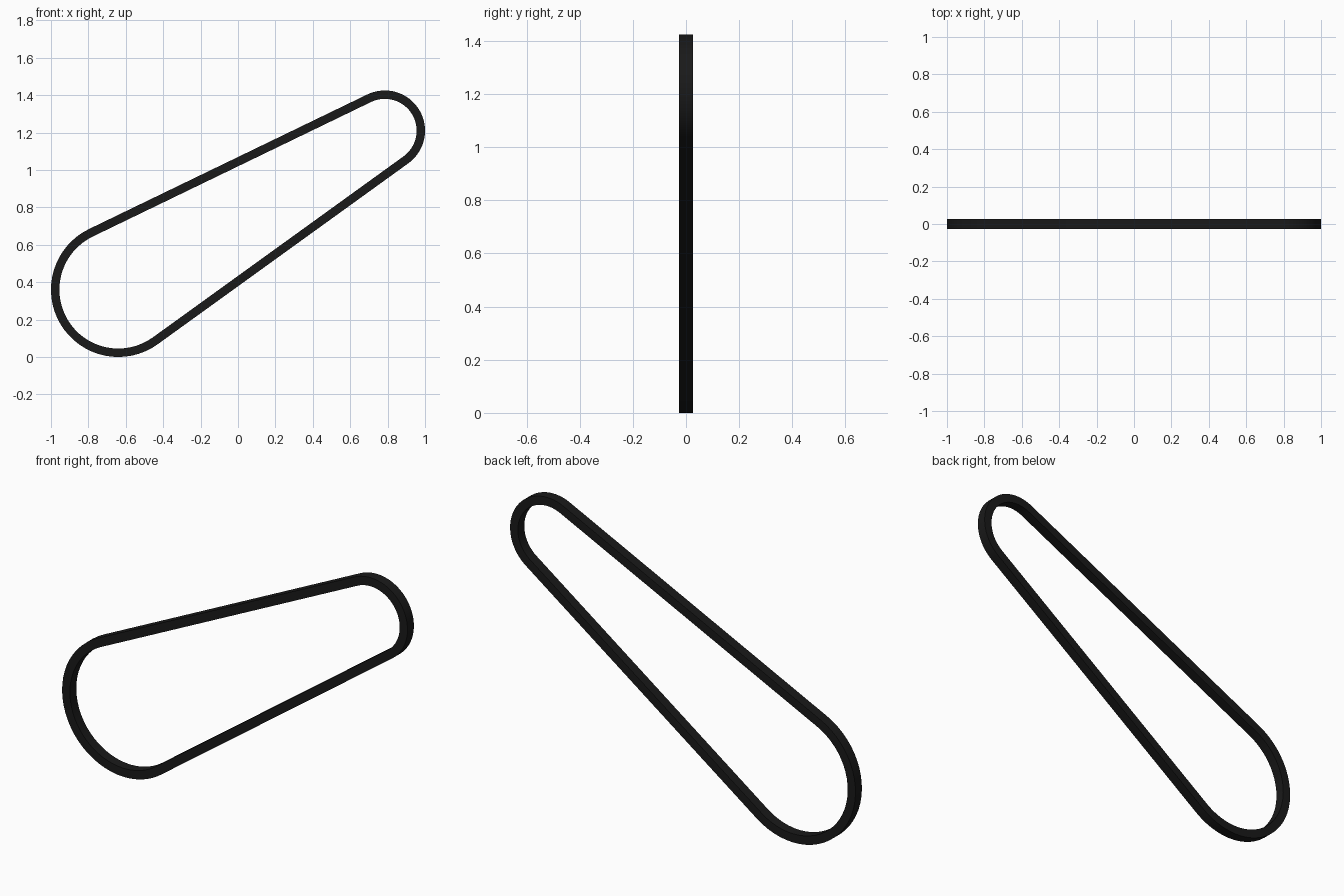
import bpy, bmesh
from math import atan2, asin, hypot, pi, cos, sin

if "Cube" in bpy.data.objects:
    bpy.data.objects.remove(bpy.data.objects["Cube"])

# Belt wrapped round a large and a small pulley (outer radii)
BIG, R1 = (-0.64, 0.36), 0.36
SMALL, R2 = (0.785, 1.21), 0.215
THICK, HALF_W, SEG = 0.045, 0.0265, 32

dx, dz = SMALL[0] - BIG[0], SMALL[1] - BIG[1]
axis = atan2(dz, dx)
tangent = pi / 2 - asin((R1 - R2) / hypot(dx, dz))


def arc(centre, a0, a1):
    return [(centre, a0 + (a1 - a0) * i / SEG) for i in range(SEG + 1)]


path = [(c, a, R1) for c, a in arc(BIG, axis + tangent, axis + 2 * pi - tangent)]
path += [(c, a, R2) for c, a in arc(SMALL, axis - tangent, axis + tangent)]

# Rectangular section swept round the closed loop
section = [(0, -HALF_W), (0, HALF_W), (-THICK, HALF_W), (-THICK, -HALF_W)]
bm = bmesh.new()
rings = [[bm.verts.new((c[0] + (r + d) * cos(a), y, c[1] + (r + d) * sin(a)))
          for d, y in section] for c, a, r in path]
for i, ring in enumerate(rings):
    nxt = rings[(i + 1) % len(rings)]
    for j in range(4):
        k = (j + 1) % 4
        bm.faces.new((ring[j], ring[k], nxt[k], nxt[j]))
bmesh.ops.recalc_face_normals(bm, faces=bm.faces)
mesh = bpy.data.meshes.new("drive_belt")
bm.to_mesh(mesh)
bm.free()

belt = bpy.data.objects.new("drive_belt", mesh)
bpy.context.collection.objects.link(belt)
rubber = bpy.data.materials.new("black_rubber")
rubber.diffuse_color = (0.01, 0.01, 0.01, 1)
rubber.use_nodes = True
rubber.node_tree.nodes["Principled BSDF"].inputs["Base Color"].default_value = rubber.diffuse_color
mesh.materials.append(rubber)

# Smooth along the loop, sharp at the section corners
bpy.context.view_layer.objects.active = belt
belt.select_set(True)
bpy.ops.object.shade_smooth_by_angle()
